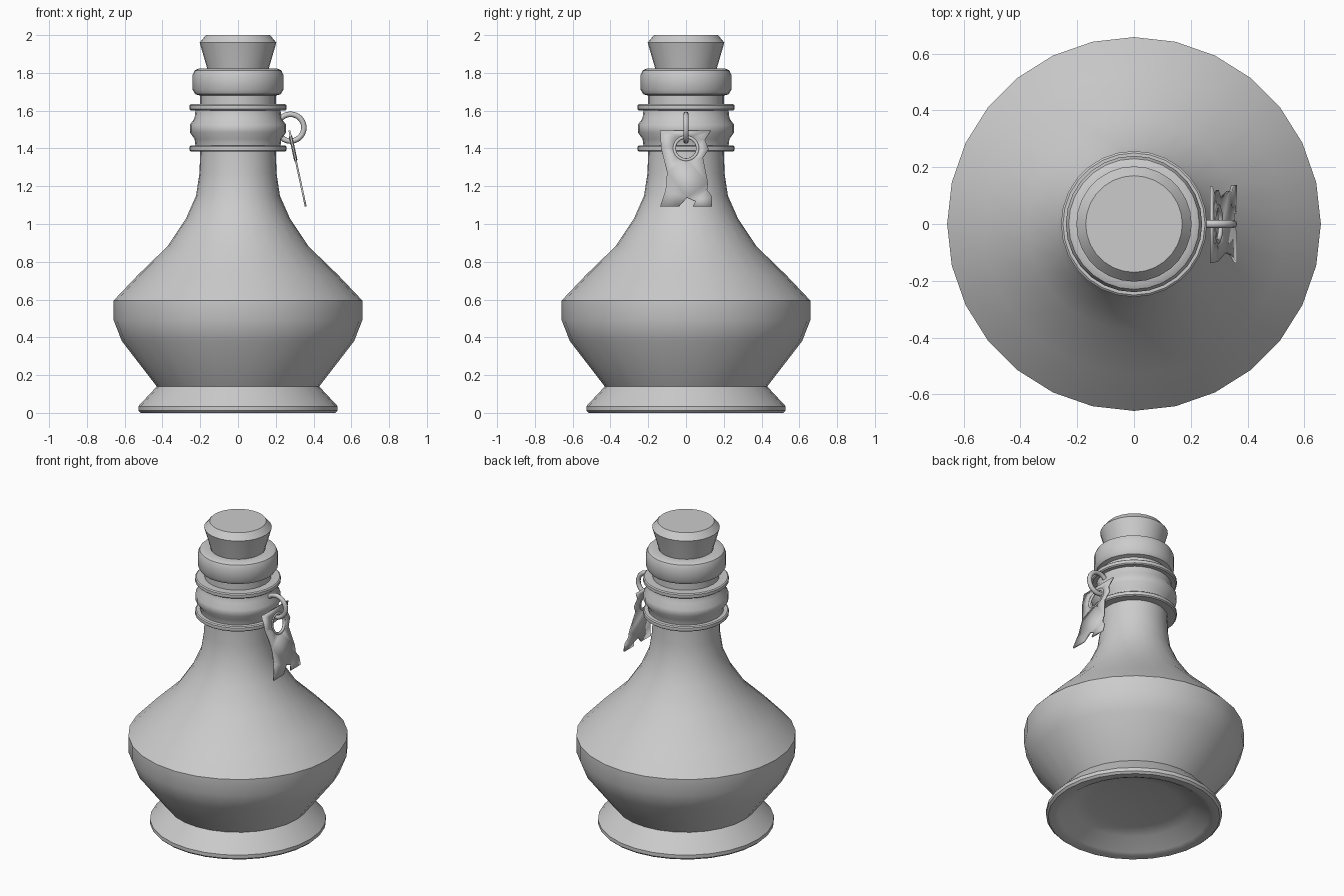
import bpy, bmesh, math

if "Cube" in bpy.data.objects:
    bpy.data.objects.remove(bpy.data.objects["Cube"])

SIDES = 28


def finish(name, bm, angle=40):
    bmesh.ops.recalc_face_normals(bm, faces=bm.faces)
    me = bpy.data.meshes.new(name)
    bm.to_mesh(me)
    bm.free()
    ob = bpy.data.objects.new(name, me)
    bpy.context.collection.objects.link(ob)
    bpy.ops.object.select_all(action='DESELECT')
    ob.select_set(True)
    bpy.context.view_layer.objects.active = ob
    bpy.ops.object.shade_smooth_by_angle(angle=math.radians(angle))
    return ob


def lathe(name, profile, closed=False, cap_start=False, cap_end=False, angle=40):
    """Revolve (radius, z) points around the z axis."""
    bm = bmesh.new()
    rings = []
    for r, z in profile:
        rings.append([bm.verts.new((r * math.cos(2 * math.pi * i / SIDES),
                                    r * math.sin(2 * math.pi * i / SIDES), z))
                      for i in range(SIDES)])
    pairs = list(zip(rings, rings[1:]))
    if closed:
        pairs.append((rings[-1], rings[0]))
    for a, b in pairs:
        for i in range(SIDES):
            j = (i + 1) % SIDES
            bm.faces.new((a[i], a[j], b[j], b[i]))
    if cap_start:
        bm.faces.new(rings[0][::-1])
    if cap_end:
        bm.faces.new(rings[-1])
    return finish(name, bm, angle)


def torus(name, loc, rot, major, minor):
    bpy.ops.mesh.primitive_torus_add(location=loc, rotation=rot, major_radius=major,
                                     minor_radius=minor, major_segments=24, minor_segments=8)
    ob = bpy.context.object
    ob.name = name
    bpy.ops.object.shade_smooth_by_angle(angle=math.radians(50))
    return ob


# Bottle: recessed underside, flared foot, round belly, neck and rolled lip
lathe("bottle", [
    (0.27, 0.09), (0.36, 0.07), (0.45, 0.01), (0.475, 0.0), (0.515, 0.0), (0.528, 0.012),
    (0.528, 0.035), (0.43, 0.14), (0.615, 0.38), (0.658, 0.49), (0.658, 0.595),
    (0.53, 0.73), (0.375, 0.88), (0.275, 1.03), (0.222, 1.15), (0.204, 1.27),
    (0.20, 1.39), (0.20, 1.68), (0.226, 1.687), (0.24, 1.71), (0.24, 1.79),
    (0.23, 1.813), (0.21, 1.822), (0.165, 1.822), (0.15, 1.80), (0.15, 1.70)],
    cap_start=True)

# Cork stopper
lathe("cork", [(0.135, 1.70), (0.162, 1.82), (0.203, 1.96), (0.17, 2.0)],
      cap_start=True, cap_end=True, angle=30)

# Neck collar with a bulge and two thin rings
lathe("neck_collar", [(0.20, 1.40), (0.225, 1.41), (0.23, 1.45), (0.255, 1.485),
                      (0.255, 1.525), (0.23, 1.56), (0.225, 1.605), (0.20, 1.615)])
for label, z in (("lower", 1.40), ("upper", 1.618)):
    lathe(label + "_neck_ring", [(0.20, z - 0.016), (0.25, z - 0.016), (0.257, z - 0.01),
                                 (0.257, z + 0.01), (0.25, z + 0.016), (0.20, z + 0.016)],
          closed=True)

# Hanging ring
torus("hanging_ring", (0.278, 0, 1.51), (math.pi / 2, 0, 0), 0.071, 0.0145)

# Torn label tag, tilted outwards, with a round hole
SLOPE = 0.215


def tag_x(z):
    return 0.272 + (1.495 - z) * SLOPE


outline = [(-0.137, 1.495), (0.132, 1.495), (0.10, 1.445), (0.12, 1.395), (0.09, 1.35),
           (0.116, 1.22), (0.112, 1.18), (0.137, 1.145), (0.137, 1.093), (0.037, 1.093),
           (0.05, 1.12), (0.005, 1.14), (-0.037, 1.093), (-0.137, 1.093),
           (-0.108, 1.18), (-0.10, 1.275), (-0.132, 1.40)]
HOLE_Z = 1.40
hole = [(0.058 * math.cos(k * math.pi / 10), HOLE_Z + 0.058 * math.sin(k * math.pi / 10))
        for k in range(20)]
bm = bmesh.new()
edges = []
for loop in (outline, hole):
    vs = [bm.verts.new((tag_x(z), y, z)) for y, z in loop]
    edges += [bm.edges.new((vs[i - 1], vs[i])) for i in range(len(vs))]
bmesh.ops.triangle_fill(bm, use_beauty=True, use_dissolve=False, edges=edges)
tag = finish("label_tag", bm, 30)
solid = tag.modifiers.new("thickness", 'SOLIDIFY')
solid.thickness = 0.01
solid.offset = 0

# Eyelet around the tag hole
torus("tag_eyelet", (tag_x(HOLE_Z), 0, HOLE_Z), (0, math.pi / 2 - math.atan(SLOPE), 0),
      0.062, 0.009)
